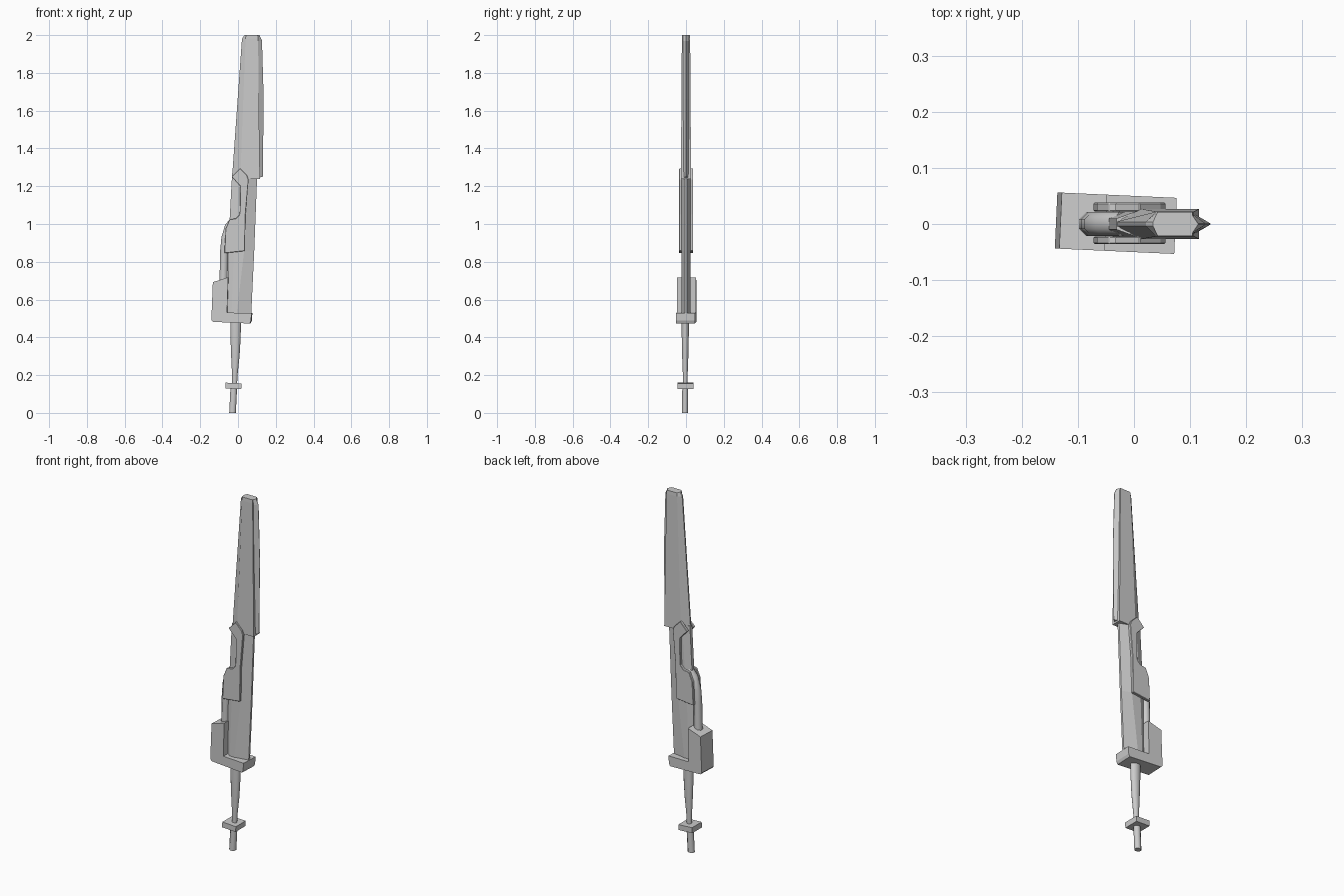
import bpy, bmesh, math
from mathutils import Vector

if "Cube" in bpy.data.objects:
    bpy.data.objects.remove(bpy.data.objects["Cube"])


def finish(bm, name, smooth=False, bevel=0):
    bmesh.ops.recalc_face_normals(bm, faces=bm.faces)
    me = bpy.data.meshes.new(name)
    bm.to_mesh(me)
    bm.free()
    ob = bpy.data.objects.new(name, me)
    bpy.context.collection.objects.link(ob)
    if bevel:
        m = ob.modifiers.new("bevel", "BEVEL")
        m.width, m.segments, m.limit_method = bevel, 1, "ANGLE"
    if smooth:
        bpy.context.view_layer.objects.active = ob
        ob.select_set(True)
        bpy.ops.object.shade_smooth_by_angle(angle=math.radians(50))
        ob.select_set(False)
    return ob


def loft(name, rings, smooth=False):
    """Skin a list of equal-length point rings and cap both ends."""
    bm = bmesh.new()
    vs = [[bm.verts.new(p) for p in r] for r in rings]
    n = len(rings[0])
    for a, b in zip(vs, vs[1:]):
        for i in range(n):
            j = (i + 1) % n
            bm.faces.new((a[i], a[j], b[j], b[i]))
    bm.faces.new(vs[0])
    bm.faces.new(vs[-1])
    return finish(bm, name, smooth)


def slab(name, profile, y0, y1, bevel=0):
    """Extrude an x-z outline between two y values."""
    bm = bmesh.new()
    f = bm.faces.new([bm.verts.new((x, y0, z)) for x, z in profile])
    r = bmesh.ops.extrude_face_region(bm, geom=[f])
    bmesh.ops.translate(bm, vec=(0, y1 - y0, 0),
                        verts=[v for v in r["geom"] if isinstance(v, bmesh.types.BMVert)])
    return finish(bm, name, bevel=bevel)


def mirrored(half):
    """Complete a cross-section by reflecting it in y."""
    return half + [(x, -y, z) for x, y, z in reversed(half)]


def disc(c, rx, ry, tilt=0, n=8):
    """Ring around c, leaning toward +x by tilt."""
    out = []
    for i in range(n):
        a = 2 * math.pi * (i + 0.5) / n
        u, v = rx * math.cos(a), ry * math.sin(a)
        out.append((c[0] + u * math.cos(tilt), c[1] + v, c[2] - u * math.sin(tilt)))
    return out


# upper blade: thick body with a bevelled back edge
body = [  # z, back edge, bevel line, front of flat, half thickness
    (1.238, -0.032, 0.012, 0.116, 0.027),
    (1.98, 0.021, 0.040, 0.106, 0.022),
    (2.0, 0.034, 0.042, 0.104, 0.021)]
loft("upper_blade", [mirrored([(l, 0.004, z), (a, t, z), (b, t, z)])
                     for z, l, a, b, t in body])

# thin cutting edge set into the front of the blade
edge = [(1.25, 0.131, 0.02), (1.66, 0.136, 0.02), (1.97, 0.127, 0.018), (2.0, 0.114, 0.016)]
loft("cutting_edge", [mirrored([(0.07, w, z - (0.012 if z < 1.3 else 0)),
                                (0.104, w, z - (0.006 if z < 1.3 else 0)),
                                (x, 0.001, z)]) for z, x, w in edge])

# lower blade: flat sides, narrowing to the front
lower = [(0.50, -0.056, -0.035, -0.010, 0.069), (0.86, -0.053, -0.022, 0.033, 0.086),
         (1.27, -0.031, 0.008, 0.056, 0.102)]
loft("lower_blade", [mirrored([(l, 0.010, z), (a, 0.024, z), (b, 0.024, z), (r, 0.006, z)])
                     for z, l, a, b, r in lower])

# side clamps, one on each face of the blade
clamp = [(-0.072, 0.845), (0.036, 0.857), (0.040, 1.05), (0.056, 1.235), (0.047, 1.258),
         (0.010, 1.295), (-0.034, 1.250), (0.012, 1.200), (0.009, 1.050), (-0.010, 1.030),
         (-0.045, 1.024), (-0.066, 0.975)]
for side, y0, y1 in (("front", -0.036, -0.022), ("back", 0.022, 0.038)):
    slab(side + "_clamp", clamp, y0, y1, bevel=0.002)

# bent tube running up the back into the clamps
path = [Vector(p) for p in ((-0.079, 0, 0.60), (-0.073, 0, 0.86), (-0.067, 0, 0.925),
                            (-0.050, 0, 0.985), (-0.020, 0, 1.02))]
tilts = [0.02, 0.05, 0.2, 0.5, 0.75]
loft("back_tube", [disc(p, 0.023, 0.023, t) for p, t in zip(path, tilts)], smooth=True)

# guard: bar under the blade with a tall block at the back
guard = slab("guard", [(-0.139, 0.492), (-0.130, 0.482), (0.064, 0.473), (0.071, 0.488),
                       (0.074, 0.528), (-0.056, 0.531), (-0.050, 0.718), (-0.131, 0.692)],
             -0.05, 0.05)
guard.rotation_euler.z = math.radians(-2.6)

# grip, tapering down to the pommel plate
grip = [(0.14, -0.018, 0.013, 0.012), (0.20, -0.017, 0.015, 0.013), (0.30, -0.014, 0.023, 0.017),
        (0.38, -0.013, 0.027, 0.019), (0.50, -0.012, 0.030, 0.020)]
loft("grip", [disc((x, -0.004, z), rx, ry, n=12) for z, x, rx, ry in grip], smooth=True)

# pommel plate
loft("pommel_plate", [[(-0.024 + dx + sx * 0.042, -0.003 + sy * 0.043, z - sx * 0.002)
                       for sx, sy in ((-1, -1), (1, -1), (1, 1), (-1, 1))]
                      for z, dx in ((0.128, -0.001), (0.158, 0.001))])

# end rod
loft("end_rod", [disc((-0.029, -0.005, 0), 0.019, 0.017),
                 disc((-0.022, -0.004, 0.14), 0.019, 0.017)], smooth=True)
